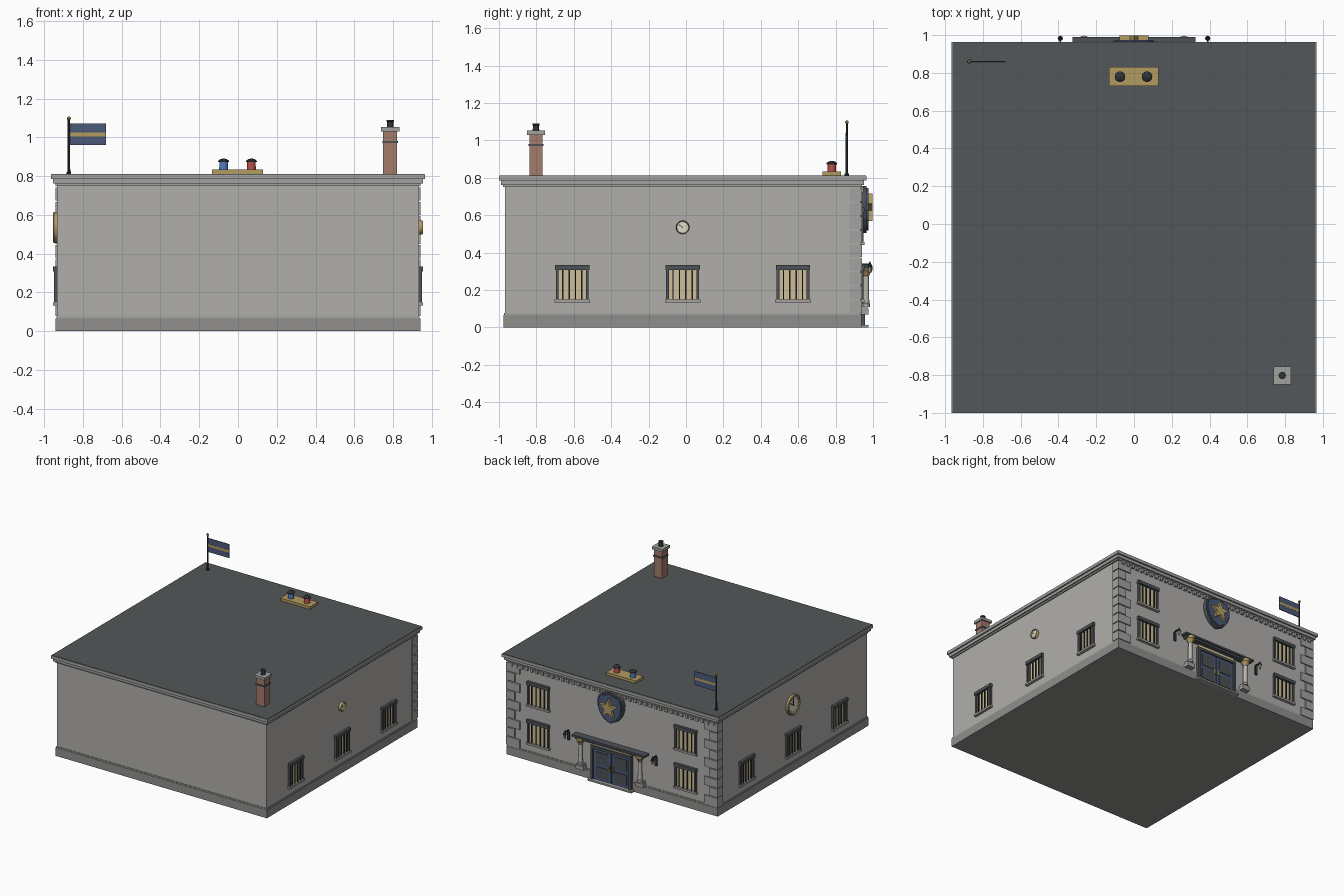
import bpy, bmesh, math
from mathutils import Matrix, Vector

if "Cube" in bpy.data.objects:
    bpy.data.objects.remove(bpy.data.objects["Cube"])

COL = dict(wall=(.44, .43, .41), trim=(.36, .36, .35), plinth=(.28, .275, .265), stone=(.5, .48, .43),
           roof=(.085, .095, .1), slate=(.075, .085, .095), iron=(.03, .032, .04), navy=(.07, .1, .19),
           gold=(.45, .33, .12), cream=(.62, .52, .32), brick=(.36, .2, .15), face=(.75, .7, .6),
           red=(.5, .08, .07), blue=(.08, .2, .5))
I = Matrix.Identity(4)
CY = -.018   # middle of the building in y

# wall frames: local x runs along the wall, local y points outwards
BACK = Matrix.Translation((0, .933, 0))
RIGHT = Matrix.Translation((.933, CY, 0)) @ Matrix.Rotation(-math.pi / 2, 4, 'Z')
LEFT = Matrix.Translation((-.933, CY, 0)) @ Matrix.Rotation(math.pi / 2, 4, 'Z')


def mat(key):
    m = bpy.data.materials.get(key) or bpy.data.materials.new(key)
    m.diffuse_color = (*COL[key], 1)
    m.use_nodes = True
    m.node_tree.nodes["Principled BSDF"].inputs["Base Color"].default_value = m.diffuse_color
    return m


def finish(name, bm, key, M=I, smooth=False):
    bmesh.ops.recalc_face_normals(bm, faces=bm.faces)
    me = bpy.data.meshes.new(name)
    bm.to_mesh(me)
    bm.free()
    me.transform(M)
    ob = bpy.data.objects.new(name, me)
    bpy.context.collection.objects.link(ob)
    me.materials.append(mat(key))
    if smooth:
        bpy.ops.object.select_all(action='DESELECT')
        ob.select_set(True)
        bpy.context.view_layer.objects.active = ob
        bpy.ops.object.shade_smooth_by_angle(angle=math.radians(35))
    return ob


def boxes(name, key, spans, M=I):
    """One object from boxes given as (x0, x1, y0, y1, z0, z1)."""
    bm = bmesh.new()
    for x0, x1, y0, y1, z0, z1 in spans:
        T = Matrix.Translation(((x0 + x1) / 2, (y0 + y1) / 2, (z0 + z1) / 2))
        bmesh.ops.create_cube(bm, size=1, matrix=T @ Matrix.Diagonal((x1 - x0, y1 - y0, z1 - z0, 1)))
    return finish(name, bm, key, M)


def lathe(name, key, profile, M=I, n=20):
    """Spin (radius, height) points about local z."""
    bm = bmesh.new()
    vs = [bm.verts.new((r, 0, h)) for r, h in [(0, profile[0][1])] + profile + [(0, profile[-1][1])]]
    es = [bm.edges.new(p) for p in zip(vs, vs[1:])]
    bmesh.ops.spin(bm, geom=vs + es, axis=(0, 0, 1), cent=(0, 0, 0), angle=2 * math.pi, steps=n)
    bmesh.ops.remove_doubles(bm, verts=bm.verts, dist=1e-5)
    return finish(name, bm, key, M, True)


def plate(name, key, pts, y0, y1, M=I):
    """Extrude an (x, z) outline outwards from y0 to y1."""
    bm = bmesh.new()
    f = bm.faces.new([bm.verts.new((x, y0, z)) for x, z in pts])
    g = bmesh.ops.extrude_face_region(bm, geom=[f])['geom']
    bmesh.ops.translate(bm, vec=(0, y1 - y0, 0), verts=[v for v in g if isinstance(v, bmesh.types.BMVert)])
    return finish(name, bm, key, M)


def at(x, y, z):
    return Matrix.Translation((x, y, z))


OUT = Matrix.Rotation(-math.pi / 2, 4, 'X')   # turns local z to point outwards


def slab(h, z0, z1):
    return (-h, h, CY - h - .0175, CY + h + .0175, z0, z1)


# main shell
boxes("walls", "wall", [slab(.933, .07, .76)])
boxes("plinth", "plinth", [slab(.94, 0, .066)])
boxes("plinth_cap", "trim", [slab(.937, .066, .076)])
boxes("cornice", "trim", [slab(.942, .75, .762), slab(.953, .762, .785), slab(.965, .785, .809)])
boxes("roof", "roof", [slab(.962, .805, .812)])

# dentils under the back cornice
boxes("dentils", "trim", [(x - .012, x + .012, 0, .017, .722, .75)
                          for x in [-.897 + i * .046 for i in range(40)]], BACK)

# corner quoins, alternating long and short
quoins = []
for i in range(9):
    w, d = ((.12, .06), (.075, .06))[i % 2]
    z = .078 + i * .0745
    for s in (-1, 1):
        a, b = sorted((s * .941, s * (.941 - w)))
        quoins.append((a, b, .933 - d, .942, z, z + .068))
boxes("quoins", "trim", quoins)


def window(M, x, z, w):
    """Barred window with its middle at x and underside at z."""
    T = M @ at(x, 0, z)
    h = w / 2
    boxes("window_glass", "cream", [(-h, h, -.01, .004, .015, .175)], T)
    boxes("window_frame", "slate", [(-h - .007, h + .007, 0, .022, .174, .2), (-h - .003, -h + .012, 0, .016, .015, .175),
                                    (h - .012, h + .003, 0, .016, .015, .175)], T)
    boxes("window_sill", "trim", [(-h - .01, h + .01, 0, .022, 0, .016)], T)
    boxes("window_bars", "iron", [(c - .0035, c + .0035, .008, .016, .015, .175)
                                  for c in [w * (k / 5 - .5) for k in range(1, 5)]], T)


for M in (LEFT, RIGHT):
    for x in (-.59, 0, .59):
        window(M, x, .133, .17)
for x in (-.655, .655):
    for z in (.133, .44):
        window(BACK, x, z, .185)


def clock(M, r):
    """Wall clock with raised rim, hour marks and hands."""
    T = M @ at(0, 0, .535)
    lathe("clock_rim", "gold", [(r, 0), (r, .016), (r * .93, .021), (r * .85, .016), (r * .85, 0)], T @ OUT, 32)
    lathe("clock_face", "face", [(r * .87, 0), (r * .87, .011)], T @ OUT, 32)
    for k in range(12):
        boxes("clock_mark", "iron", [(-r * .03, r * .03, .01, .013, r * .64, r * .8)],
              T @ Matrix.Rotation(k * math.pi / 6, 4, 'Y')) if r > .05 else None
    for deg, l in ((60, .6), (0, .7)) if r > .05 else ((55, .7),):
        boxes("clock_hand", "iron", [(-r * .05, r * .05, .01, .015, -r * .1, r * l)],
              T @ Matrix.Rotation(math.radians(deg), 4, 'Y'))


clock(LEFT, .08)
clock(RIGHT, .036)

# badge: shield, raised inner field and star
half = [(0, .757), (.035, .742), (.075, .735), (.1, .715), (.113, .675), (.112, .63), (.095, .58), (.06, .535), (0, .505)]
outline = half + [(-x, z) for x, z in half[-2:0:-1]]
plate("shield_rim", "slate", outline, 0, .032, BACK)
plate("shield_field", "navy", [(x * .9, .635 + (z - .635) * .9) for x, z in outline], .03, .042, BACK)
star = [((.08, .034)[k % 2] * math.sin(k * math.pi / 5), .635 + (.08, .034)[k % 2] * math.cos(k * math.pi / 5))
        for k in range(10)]
plate("star", "gold", star, .04, .065, BACK)

# entrance: step, frame, two panelled leaves, transom light
boxes("door_step", "trim", [(-.195, .195, 0, .042, 0, .014)], BACK)
boxes("door_frame", "slate", [(-.18, -.16, 0, .025, .012, .28), (.16, .18, 0, .025, .012, .28),
                              (-.18, .18, 0, .025, .262, .282)], BACK)
boxes("door_leaves", "navy", [(-.16, -.003, 0, .013, .014, .262), (.003, .16, 0, .013, .014, .262)], BACK)
boxes("door_panels", "slate", [(c - .055, c + .055, .01, .018, a, b) for c in (-.081, .081)
                               for a, b in ((.035, .12), (.145, .24))], BACK)
boxes("door_handles", "gold", [(c - .004, c + .004, .012, .026, .11, .155) for c in (-.017, .017)], BACK)
boxes("transom_light", "cream", [(-.17, .17, 0, .012, .282, .312)], BACK)

# canopy on two columns
boxes("canopy", "slate", [(-.325, .325, 0, .056, .326, .341), (-.305, .305, 0, .045, .31, .327)], BACK)
for x in (-.265, .265):
    T = BACK @ at(x, .03, 0)
    boxes("column_base", "trim", [(-.034, .034, -.03, .012, .07, .1), (-.028, .028, -.03, .008, .1, .115)], T)
    lathe("column_shaft", "stone", [(.021, .11), (.021, .125), (.017, .13), (.015, .275), (.02, .28)], T)
    lathe("column_capital", "gold", [(.018, .278), (.022, .29), (.034, .305), (.034, .325)], T)

# wall lanterns
for x in (-.39, .39):
    T = BACK @ at(x, 0, 0)
    boxes("lantern_arm", "iron", [(-.01, .01, 0, .008, .26, .33), (-.004, .004, 0, .052, .335, .343)], T)
    lathe("lantern_glass", "cream", [(.007, .29), (.011, .32)], T @ at(0, .05, 0), 8)
    lathe("lantern_cap", "iron", [(.014, .32), (.014, .325), (.004, .345), (.003, .352)], T @ at(0, .05, 0), 8)

# roof beacons on a plinth
boxes("beacon_base", "gold", [(-.133, .13, .73, .83, .81, .833)])
for x, key in ((-.074, "blue"), (.069, "red")):
    lathe("beacon_" + key, key, [(.023, .83), (.022, .873)], at(x, .78, 0))
    lathe("beacon_cap", "iron", [(.028, .872), (.028, .878), (.018, .887), (.006, .89)], at(x, .78, 0))

# chimney
C = at(.785, -.802, 0)
boxes("chimney_stack", "brick", [(-.036, .036, -.036, .036, .8, 1.032)], C)
boxes("chimney_band", "slate", [(-.041, .041, -.041, .041, .97, .982)], C)
boxes("chimney_cap", "trim", [(-.047, .047, -.047, .047, 1.03, 1.052)], C)
lathe("chimney_pot", "iron", [(.018, 1.05), (.016, 1.08), (.019, 1.082), (.019, 1.09)], C, 16)

# flagpole and flag
F = at(-.872, .86, 0)
lathe("flagpole", "iron", [(.012, .81), (.012, .822), (.007, .824), (.006, 1.09)], F, 10)
lathe("flagpole_ball", "gold", [(.004, 1.088), (.01, 1.094), (.01, 1.1), (.004, 1.107)], F, 12)
boxes("flag", "navy", [(.004, .192, -.003, .003, .96, 1.07)], F)
boxes("flag_stripe", "gold", [(.004, .192, -.004, .004, 1.004, 1.024)], F)
